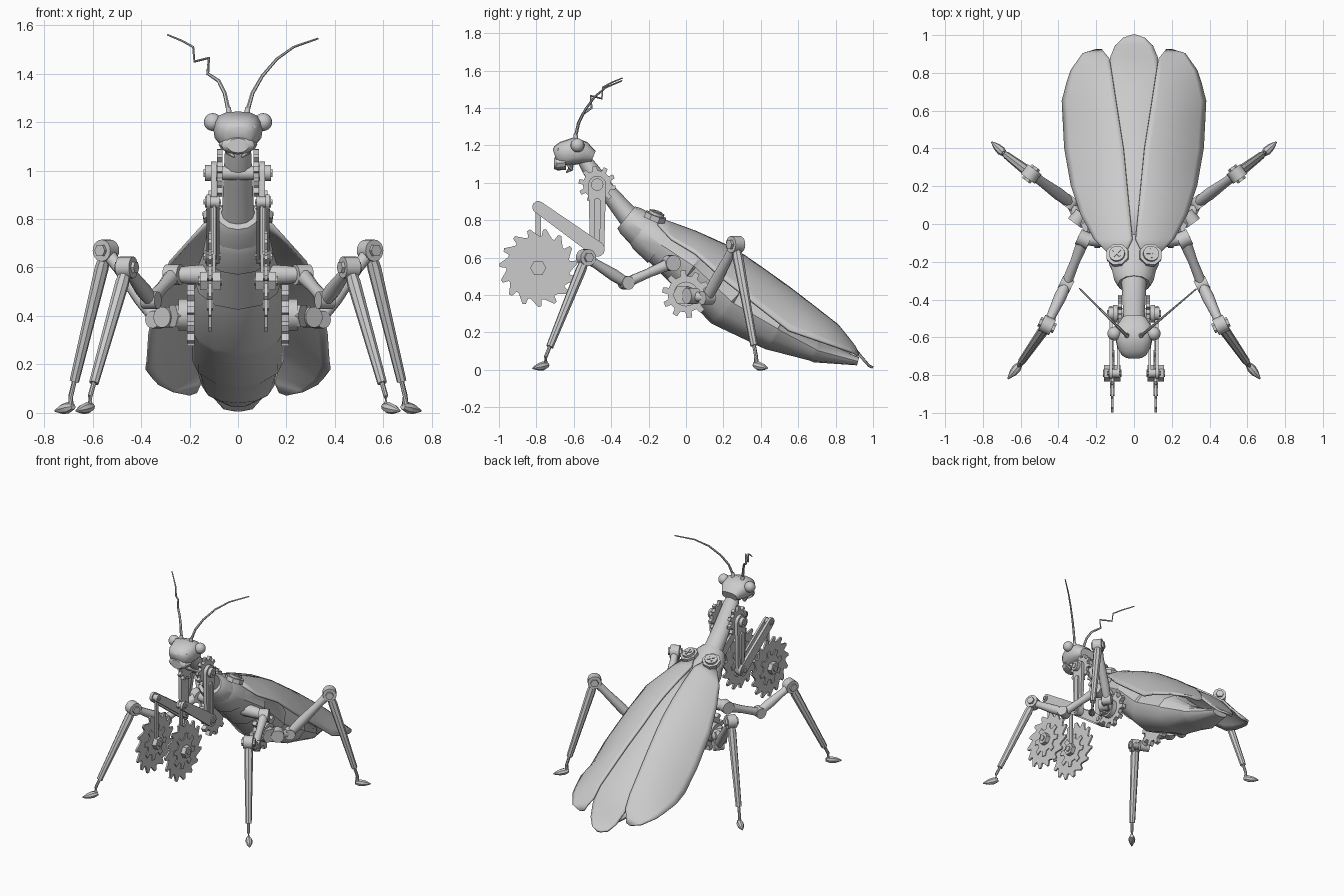
import bpy, bmesh, math
from mathutils import Vector as V

if "Cube" in bpy.data.objects:
    bpy.data.objects.remove(bpy.data.objects["Cube"])

MAT = bpy.data.materials.new("brushed_grey")
MAT.diffuse_color = (0.6, 0.6, 0.6, 1)
MAT.use_nodes = True
MAT.node_tree.nodes["Principled BSDF"].inputs["Base Color"].default_value = MAT.diffuse_color
X = V((1, 0, 0))


def finish(name, bm, angle=30):
    bmesh.ops.recalc_face_normals(bm, faces=bm.faces)
    me = bpy.data.meshes.new(name)
    bm.to_mesh(me)
    bm.free()
    me.materials.append(MAT)
    me.shade_smooth()
    me.set_sharp_from_angle(angle=math.radians(angle))
    ob = bpy.data.objects.new(name, me)
    bpy.context.collection.objects.link(ob)
    return ob


def loft(name, rings, angle=30):
    """Skin closed rings of equal size and cap both ends."""
    bm = bmesh.new()
    vs = [[bm.verts.new(p) for p in r] for r in rings]
    n = len(vs[0])
    for a, b in zip(vs, vs[1:]):
        for i in range(n):
            j = (i + 1) % n
            bm.faces.new((a[i], a[j], b[j], b[i]))
    bm.faces.new(vs[0])
    bm.faces.new(vs[-1])
    return finish(name, bm, angle)


def hull(name, stations, n=12, angle=35, square=1.0):
    """Body loft in the x = 0 plane; stations are (y, z, half width, half height)."""
    c = [V((0, s[0], s[1])) for s in stations]
    sq = lambda v: math.copysign(abs(v) ** square, v) if abs(v) > 1e-6 else 0
    rings = []
    for i, s in enumerate(stations):
        t = (c[min(i + 1, len(c) - 1)] - c[max(i - 1, 0)]).normalized()
        up = X.cross(t)
        rings.append([c[i] + X * s[2] * sq(math.cos(a)) + up * s[3] * sq(math.sin(a))
                      for a in (math.tau * k / n + math.pi / 2 for k in range(n))])
    return loft(name, rings, angle)


def frame(w):
    w = w.normalized()
    u = w.cross(V((0, 0, 1)))
    u = u.normalized() if u.length > 1e-3 else V((1, 0, 0))
    return u, w.cross(u), w


def rod(name, pts, radii, n=10):
    """Round bar through points with a radius at each."""
    pts = [V(p) for p in pts]
    rings = []
    for i, p in enumerate(pts):
        u, v, _ = frame(pts[min(i + 1, len(pts) - 1)] - pts[max(i - 1, 0)])
        rings.append([p + (u * math.cos(a) + v * math.sin(a)) * radii[i]
                      for a in (math.tau * k / n for k in range(n))])
    return loft(name, rings, 40)


def plate(name, c, axis, pts, t):
    """Flat outline of (u, v) points extruded both ways along an axis."""
    u, v, w = frame(V(axis))
    c = V(c)
    return loft(name, [[c + u * p + v * q + w * s for p, q in pts] for s in (-t / 2, t / 2)])


def polar(rs, n, turn=0.0):
    """Repeat a list of (fraction, radius) n times round a circle."""
    return [(r * math.cos(a), r * math.sin(a)) for k in range(n) for f, r in rs
            for a in [math.tau * (k + f) / n + turn]]


def disc(name, c, axis, r, t, n=20):
    return plate(name, c, axis, polar([(0, r)], n), t)


def cog(name, c, axis, r, depth, n, t):
    return plate(name, c, axis,
                 polar([(0, r - depth), (.45, r - depth), (.55, r), (.9, r)], n), t)


def arm(name, a, b, ra, rb, x, t):
    """Link plate in a side plane with round ends; a and b are (y, z)."""
    d = math.atan2(b[1] - a[1], b[0] - a[0])
    out = []
    for c, r, s in ((a, ra, d + math.pi / 2), (b, rb, d - math.pi / 2)):
        out += [(c[0] + r * math.cos(s + math.pi * k / 8),
                 c[1] + r * math.sin(s + math.pi * k / 8)) for k in range(9)]
    return loft(name, [[V((x + q, y, z)) for y, z in out] for q in (-t / 2, t / 2)])


def interp(tab, y):
    for (a, p), (b, q) in zip(tab, tab[1:]):
        if y <= b:
            return p + (q - p) * max(0, (y - a) / (b - a))
    return tab[-1][1]


# Body: head, mouth, neck, collars, stepped abdomen
hull("head", [(-.70, 1.14, .05, .04), (-.685, 1.145, .07, .055), (-.655, 1.155, .088, .066),
              (-.595, 1.17, .102, .074), (-.545, 1.16, .095, .06), (-.495, 1.14, .06, .032)],
     16, 45, .75)
hull("mouth_plate", [(-.705, 1.103, .045, .03), (-.69, 1.103, .068, .037),
                     (-.645, 1.108, .08, .04)], 12)
hull("neck", [(-.55, 1.13, .04, .035), (-.51, 1.07, .055, .045), (-.42, .955, .06, .045),
              (-.33, .845, .065, .055), (-.25, .76, .08, .07)], 12)
hull("front_collar", [(-.32, .815, .085, .075), (-.295, .795, .105, .088), (-.23, .745, .12, .1)], 12)
hull("rear_collar", [(-.25, .755, .11, .092), (-.22, .735, .13, .108), (-.13, .665, .145, .12)], 12)
steps = [(-.15, .68, .135, .108), (.04, .555, .185, .155), (.243, .365, .2, .16),
         (.49, .22, .19, .128), (.69, .112, .15, .07), (.92, .045, .06, .022)]
rings = []
for i, (y, z, w, h) in enumerate(steps):
    rings.append((y, z, w, h))
    if 0 < i < 5:
        rings.append((y + .012, z - .009, w * .94, h * .94))
hull("abdomen", rings, 12)

# Wings: height falls from a ridge line to the outer edge
RIDGE = [(-.15, .81), (.14, .705), (.31, .612), (.55, .45), (.81, .255), (.92, .115), (1, .022)]
EDGE = [(-.15, .74), (.05, .62), (.18, .5), (.55, .21), (.9, .09), (1, .01)]
OUTER = [(-.15, .14), (-.08, .21), (.05, .28), (.2, .33), (.4, .365), (.65, .378),
         (.8, .34), (.9, .27), (.92, .2)]
INNER = [(-.15, .04), (-.08, .008), (.4, .055), (.62, .09), (.87, .128), (.92, .17)]
HIND = [(-.1, .05), (.3, .13), (.7, .16), (.88, .125), (.94, .1), (.98, .06), (1, .012)]


def wing(name, ys, inner, outer, s, lower, reach, thick):
    bm = bmesh.new()
    rows = []
    for y in ys:
        a, b = inner(y), outer(y)
        row = []
        for k in range(11):
            x = a + (b - a) * k / 10
            top, low = interp(RIDGE, y), interp(EDGE, y)
            z = top - (top - low) * (abs(x) / reach(y)) ** 2 - lower
            row.append(bm.verts.new((s * x, y, max(z, .012))))
        rows.append(row)
    for p, q in zip(rows, rows[1:]):
        for k in range(10):
            f = (p[k], p[k + 1], q[k + 1], q[k])
            bm.faces.new(f if s > 0 else f[::-1])
    ob = finish(name, bm, 40)
    m = ob.modifiers.new("thickness", "SOLIDIFY")
    m.thickness, m.offset = thick, 0
    return ob


YS = [-.15, -.08, .05, .2, .31, .4, .55, .65, .75, .81, .87, .9, .92]
for s in (-1, 1):
    wing("wing_cover", YS, lambda y: interp(INNER, y), lambda y: interp(OUTER, y), s, 0,
         lambda y: max(interp(OUTER, y), .2), .014)
wing("hind_wing", [-.1, .1, .3, .5, .7, .81, .88, .94, .98, 1], lambda y: -interp(HIND, y),
     lambda y: interp(HIND, y), 1, .025, lambda y: .36, .014)

for s in (-1, 1):
    # Head details
    bm = bmesh.new()
    bmesh.ops.create_uvsphere(bm, u_segments=16, v_segments=10, radius=.037)
    bmesh.ops.translate(bm, verts=bm.verts, vec=(s * .104, -.58, 1.2))
    finish("eye", bm, 60)
    disc("face_bolt", (s * .055, -.675, 1.175), (s * .4, -1, .3), .013, .03, 8)
    rod("antenna_socket", [(s * .037, -.59, 1.225), (s * .04, -.59, 1.262)], [.015, .01])
    rod("mandible", [(s * .04, -.62, 1.10), (s * .035, -.615, 1.075), (s * .015, -.64, 1.055)],
        [.02, .015, .004], 6)

    # Wing hinge bolts with cross heads
    axis = V((s * .15, .35, .92)).normalized()
    hc = V((s * .087, -.165, .815))
    disc("hinge_washer", hc, axis, .062, .03, 8)
    disc("hinge_bolt", hc + axis * .015, axis, .042, .03)
    for a in (.4, .4 + math.pi / 2):
        q = [(i * .026 * math.cos(a) - j * .005 * math.sin(a),
              i * .026 * math.sin(a) + j * .005 * math.cos(a))
             for i, j in ((-1, -1), (1, -1), (1, 1), (-1, 1))]
        plate("hinge_cross", hc + axis * .031, axis, q, .009)

    # Raptor arms: shoulder cog, links, saw blade
    sh, el, wr, hub = (-.475, .99), (-.475, .645), (-.79, .87), (-.79, .545)
    cog("shoulder_cog", (s * .075, *sh), X, .1, .024, 10, .022)
    rod("shoulder_axle", [(0, *sh), (s * .12, *sh)], [.03, .03])
    arm("upper_arm", sh, el, .047, .038, s * .1, .024)
    arm("upper_arm_rib", (sh[0], .9), (el[0], .7), .018, .016, s * .115, .014)
    arm("forearm", el, wr, .041, .032, s * .122, .018)
    arm("forearm_inner", el, wr, .032, .026, s * .083, .014)
    for p, r in ((sh, .033), (el, .028), (wr, .022)):
        disc("pivot_cap", (s * .106, *p), X, r, .06)
        disc("pivot_bolt", (s * .106, *p), X, r * .56, .072, 6)
    arm("saw_hanger", wr, hub, .014, .014, s * .098, .012)
    plate("saw_blade", (s * .115, *hub), X,
          polar([(0, .172), (.15, .17), (.4, .182), (.75, .21), (.95, .205)], 15), .012)
    cog("saw_cog", (s * .115, *hub), X, .122, .035, 8, .024)
    disc("saw_hub", (s * .115, *hub), X, .043, .085, 6)
    disc("saw_axle", (s * .115, *hub), X, .02, .1, 10)

    # Body side cogs that carry the rear legs
    cog("hip_cog", (s * .195, 0, .405), X, .128, .03, 10, .03)
    disc("hip_disc", (s * .22, 0, .405), X, .066, .05)
    disc("hip_nut", (s * .25, -.015, .4), (s, -.5, 0), .052, .045, 6)

    # Walking legs: hip, bent thigh, knee, shin, ankle, foot
    legs = (("middle", [(.1, -.08, .57), (.265, -.08, .57)], (.36, -.32, .465),
             (.46, -.535, .6), (.61, -.75, .07), (.668, -.82)),
            ("rear", [(.2, 0, .405), (.295, .03, .395)], (.335, .112, .385),
             (.545, .265, .67), (.69, .375, .07), (.755, .435)))
    for name, hip, bend, knee, ankle, toe in legs:
        P = lambda p: V((s * p[0], p[1], p[2]))
        h0, h1, b, k, a = map(P, (*hip, bend, knee, ankle))
        side = (k - b).cross(V((0, 0, 1))).normalized()
        rod(name + "_hip", [h0, h0.lerp(h1, .6), h1], [.045, .04, .03])
        rod(name + "_hip_link", [h1, h1.lerp(b, .5), b], [.034, .025, .028])
        rod(name + "_thigh", [b, b.lerp(k, .3), b.lerp(k, .75), k], [.028, .033, .025, .029])
        disc(name + "_hip_joint", h1, side, .043, .065)
        disc(name + "_bend_joint", b, side, .036, .065)
        disc(name + "_knee_joint", k, side, .045, .062)
        disc(name + "_knee_bolt", k, side, .027, .09, 6)
        rod(name + "_shin", [k, k.lerp(a, .12), k.lerp(a, .9)], [.02, .029, .02], 8)
        rod(name + "_ankle", [k.lerp(a, .85), a, V((a.x, a.y, .03))], [.01, .01, .014], 8)
        t = V((s * toe[0], toe[1], .008))
        f = V((a.x, a.y, .024))
        rod(name + "_foot", [f.lerp(t, -.15), f.lerp(t, .2), f.lerp(t, .55), t],
            [.014, .024, .02, .004], 8)

# Antennae: one broken in a zigzag, one smooth
zig = [(-.04, 1.25), (-.055, 1.32), (-.08, 1.37), (-.125, 1.40), (-.12, 1.465), (-.18, 1.45),
       (-.185, 1.51), (-.23, 1.535), (-.29, 1.56)]
arc = [(.04, 1.25), (.06, 1.32), (.1, 1.39), (.16, 1.46), (.23, 1.51), (.33, 1.545)]
for name, path, k in (("bent_antenna", zig, 1.0), ("curved_antenna", arc, .85)):
    n = len(path)
    rod(name, [(x, -.59 + (abs(x) - .04) * k, z) for x, z in path],
        [.009 - .006 * i / n for i in range(n)], 6)
